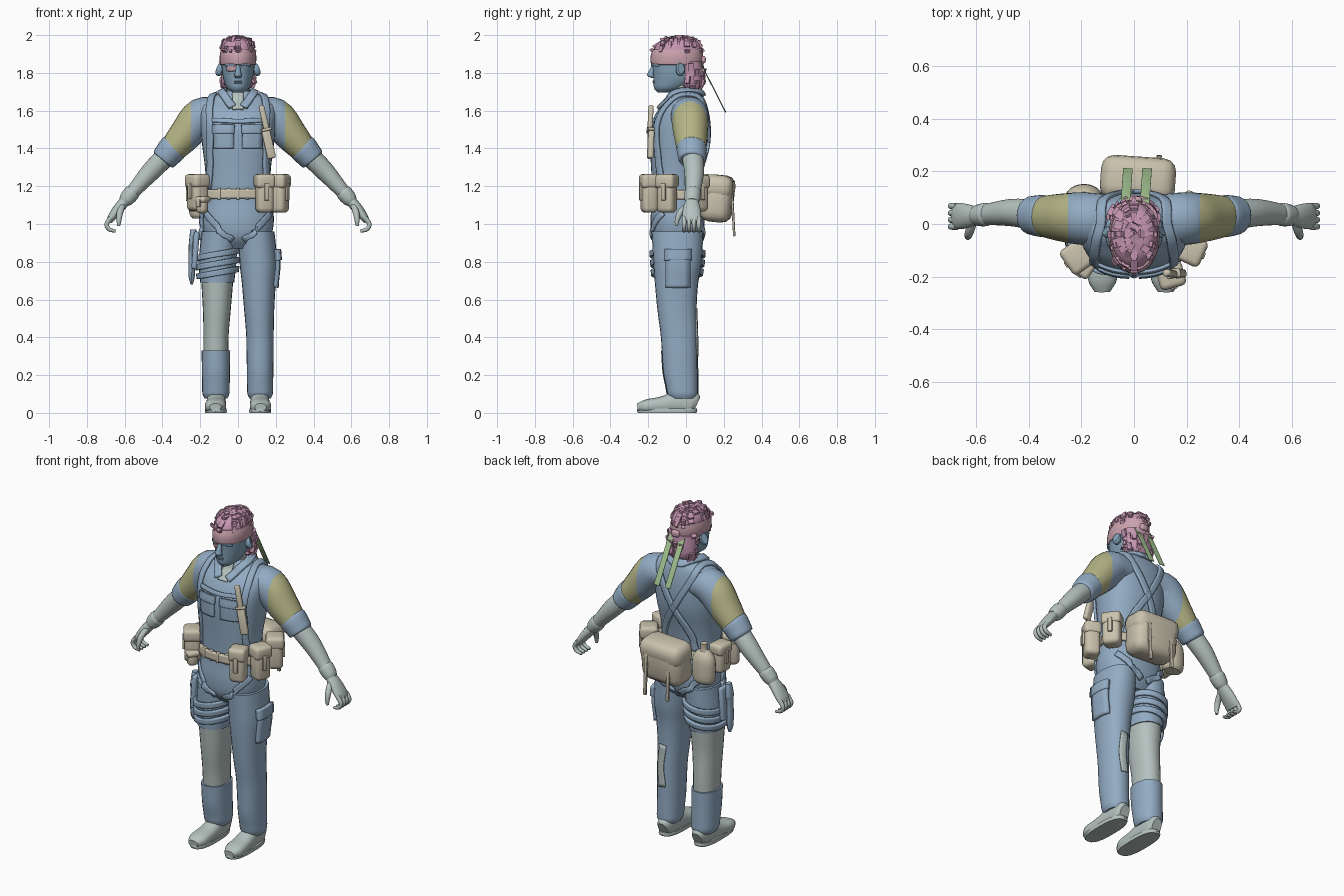
import bpy, bmesh, math, random
from mathutils import Vector, Matrix
from mathutils.bvhtree import BVHTree

if "Cube" in bpy.data.objects:
    bpy.data.objects.remove(bpy.data.objects["Cube"])
random.seed(4)
X, Y, Z = Vector((1, 0, 0)), Vector((0, 1, 0)), Vector((0, 0, 1))


def material(name, *rgb):
    m = bpy.data.materials.new(name)
    m.use_nodes = True
    m.diffuse_color = (*rgb, 1)
    m.node_tree.nodes["Principled BSDF"].inputs["Base Color"].default_value = (*rgb, 1)
    return m


BLUE = material("uniform blue", .29, .41, .55)
FACE = material("face blue", .23, .36, .48)
PALE = material("pale grey green", .46, .54, .52)
BEIGE = material("canvas beige", .59, .54, .42)
OLIVE = material("shoulder olive", .46, .46, .24)
HAIR = material("hair pink", .57, .31, .45)
BAND = material("headband pink", .59, .36, .42)
GREEN = material("ribbon green", .38, .56, .29)


def finish(name, bm, mats, smooth=True):
    bmesh.ops.recalc_face_normals(bm, faces=bm.faces)
    me = bpy.data.meshes.new(name)
    bm.to_mesh(me)
    bm.free()
    ob = bpy.data.objects.new(name, me)
    bpy.context.collection.objects.link(ob)
    for m in mats if isinstance(mats, list) else [mats]:
        me.materials.append(m)
    if smooth:
        bpy.ops.object.select_all(action='DESELECT')
        ob.select_set(True)
        bpy.context.view_layer.objects.active = ob
        bpy.ops.object.shade_smooth_by_angle(angle=math.radians(40))
    return ob


def spline(pts, steps=4):
    p = [Vector(q) for q in pts]
    p = [p[0] * 2 - p[1]] + p + [p[-1] * 2 - p[-2]]
    out = []
    for a, b, c, d in zip(p, p[1:], p[2:], p[3:]):
        for i in range(steps):
            t = i / steps
            out.append(.5 * (b * 2 + (c - a) * t + (a * 2 - b * 5 + c * 4 - d) * t * t
                             + (b * 3 - a - c * 3 + d) * t ** 3))
    return out + [p[-2]]


def loft(name, rings, mat, axis=None, ref=Y, power=2.0, n=24, steps=4, floor=False, cut=None):
    """Skin through rings (x, y, z, radius across, radius along ref)."""
    bm = bmesh.new()
    path = spline(rings, steps)
    loops = []
    for i, r in enumerate(path):
        c = Vector(r[:3])
        a, b = path[max(i - 1, 0)], path[min(i + 1, len(path) - 1)]
        t = axis or Vector((b - a)[:3]).normalized()
        u = ref.cross(t).normalized()
        v = t.cross(u)
        loop = []
        for k in range(n):
            co, si = math.cos(math.tau * k / n), math.sin(math.tau * k / n)
            e = 2 / power
            p = c + u * math.copysign(abs(co) ** e, co) * r[3] + v * math.copysign(abs(si) ** e, si) * r[4]
            if floor:
                p.z = max(p.z, 0)
            loop.append(bm.verts.new(p))
        loops.append(loop)
    for a, b in zip(loops, loops[1:]):
        for k in range(n):
            bm.faces.new((a[k], a[(k + 1) % n], b[(k + 1) % n], b[k]))
    bm.faces.new(loops[0])
    bm.faces.new(loops[-1])
    if cut:  # second colour on the outer side of an upright cut
        bmesh.ops.bisect_plane(bm, geom=bm.verts[:] + bm.edges[:] + bm.faces[:],
                               plane_co=X * cut, plane_no=X)
        for f in bm.faces:
            f.material_index = int(abs(f.calc_center_median().x) > abs(cut))
    return finish(name, bm, mat)


def surface(*obs):
    verts, faces = [], []
    for o in obs:
        k = len(verts)
        verts += [v.co.copy() for v in o.data.vertices]
        faces += [[i + k for i in f.vertices] for f in o.data.polygons]
    return BVHTree.FromPolygons(verts, faces)


def strap(name, pts, width, mat, surf, h=.006, across=4):
    """Band laid on a surface along a path."""
    bm = bmesh.new()
    path = spline(pts, 6)
    rows = []
    for i, c in enumerate(path):
        t = path[min(i + 1, len(path) - 1)] - path[max(i - 1, 0)]
        loc, nor, *_ = surf.find_nearest(c)
        side = t.cross(nor).normalized()
        row = []
        for k in range(across + 1):
            l, m, *_ = surf.find_nearest(loc + side * width * (k / across - .5))
            row.append(bm.verts.new(l + m * h))
        rows.append(row)
    for a, b in zip(rows, rows[1:]):
        for k in range(across):
            bm.faces.new((a[k], a[k + 1], b[k + 1], b[k]))
    ob = finish(name, bm, mat)
    sol = ob.modifiers.new("thickness", 'SOLIDIFY')
    sol.thickness, sol.offset = h * 1.9, 0
    return ob


def box(name, loc, size, mat, rot=(0, 0, 0), bevel=.015):
    bm = bmesh.new()
    bmesh.ops.create_cube(bm, size=1, matrix=Matrix.Diagonal((*size, 1)))
    bmesh.ops.bevel(bm, geom=bm.edges[:], offset=min(bevel, min(size) * .45), segments=3,
                    profile=.5, affect='EDGES')
    ob = finish(name, bm, mat)
    ob.location, ob.rotation_euler = loc, [math.radians(a) for a in rot]
    return ob


def pouch(name, x, y, z, w, d, hgt, turn):
    box(name, (x, y, z), (w, d, hgt), BEIGE, (0, 0, turn), .025)
    box(name + "_lid", (x, y, z + hgt * .33), (w + .012, d + .012, hgt * .38), BEIGE, (0, 0, turn), .02)
    out = Matrix.Rotation(math.radians(turn), 3, 'Z') @ Vector((0, -d / 2 - .004, 0))
    box(name + "_tab", (x + out.x, y + out.y, z + .01), (.025, .014, hgt * .45), BEIGE, (0, 0, turn), .004)


# torso and neck
torso = loft("torso", [(0, y, z, a, b) for z, a, b, y in [
    (.87, .10, .09, -.04), (.93, .17, .133, -.045), (1.02, .19, .143, -.045), (1.12, .178, .13, -.05),
    (1.2, .17, .125, -.055), (1.3, .175, .135, -.05), (1.42, .19, .152, -.04), (1.52, .2, .152, -.035),
    (1.6, .205, .13, -.02), (1.655, .18, .098, 0), (1.69, .10, .083, 0), (1.705, .07, .07, -.005)]],
    BLUE, Z, power=2.3, n=36)
loft("neck", [(0, .01, 1.62, .062, .07), (0, 0, 1.7, .06, .07), (0, -.02, 1.77, .06, .07)], PALE, Z)
body = surface(torso)
strap("undershirt", [(0, -.14, 1.6), (0, -.11, 1.65), (0, -.07, 1.69)], .06, PALE, body, .004)

# legs: full trouser on the left, bandaged on the right
LEG = [(.96, .098, .095, -.045, .137), (.8, .108, .1, -.045, .128), (.69, .11, .09, -.05, .115),
       (.55, .112, .08, -.048, .104), (.42, .116, .073, -.038, .097), (.33, .117, .072, -.034, .094),
       (.22, .117, .07, -.03, .091), (.14, .117, .069, -.022, .084), (.1, .117, .067, -.018, .08),
       (.075, .117, .056, -.015, .068)]


def leg(name, part, s, mat, grow=0):
    return loft(name, [(s * x, y, z, a + grow, b + grow) for z, x, a, y, b in part], mat, Z, power=2.2)


left_leg = leg("left_trouser_leg", LEG, 1, BLUE)
right_leg = leg("right_trouser_thigh", LEG[:3], -1, BLUE)
leg("right_leg_bandage", LEG[2:6], -1, PALE, -.006)
leg("right_trouser_cuff", LEG[5:], -1, BLUE, .004)
hips = surface(torso, left_leg, right_leg)
left_surf, right_surf = surface(left_leg), surface(right_leg)
strap("torn_calf_patch", [(.12, .1, .55), (.135, .1, .42), (.12, .1, .3)], .045, PALE, left_surf, .003)
strap("cargo_pocket", [(.25, -.04, .85), (.25, -.04, .76), (.25, -.04, .66)], .13, BLUE, left_surf, .009)
strap("cargo_pocket_flap", [(.25, -.04, .87), (.25, -.04, .84), (.25, -.04, .81)], .14, BLUE, left_surf, .013)

# boots
for s, side in ((1, "left"), (-1, "right")):
    loft(side + "_boot", [(s * .115, .058, .045, .03, .04), (s * .115, .03, .055, .045, .06),
         (s * .115, -.05, .055, .05, .058), (s * .117, -.13, .042, .054, .044),
         (s * .12, -.21, .035, .055, .036), (s * .12, -.257, .03, .03, .02)], PALE, ref=Z, power=2.4, floor=True)
    loft(side + "_boot_sole", [(s * .117, -.1, 0, .056, .155), (s * .117, -.1, .01, .058, .16),
         (s * .117, -.1, .022, .056, .157)], PALE, Z, power=2.7, steps=1)
    loft(side + "_boot_ankle", [(s * .117, -.01, .04, .046, .058), (s * .117, -.01, .15, .046, .058)], PALE, Z)

# arms, gloves and hands
for s, side in ((1, "left"), (-1, "right")):
    loft(side + "_sleeve", [(s * .09, .015, 1.58, .075, .095), (s * .19, .02, 1.57, .1, .1),
         (s * .28, .025, 1.47, .088, .09), (s * .35, .03, 1.39, .07, .075),
         (s * .38, .032, 1.355, .055, .06)], [BLUE, OLIVE], cut=s * .25)
    loft(side + "_rolled_cuff", [(s * .335, .03, 1.41, .07, .073), (s * .345, .03, 1.4, .077, .08),
         (s * .375, .032, 1.365, .072, .076), (s * .395, .034, 1.342, .066, .07),
         (s * .4, .034, 1.336, .05, .05)], BLUE)
    loft(side + "_forearm", [(s * .36, .032, 1.38, .054, .058), (s * .44, .042, 1.3, .053, .054),
         (s * .5, .042, 1.235, .046, .048), (s * .6, .032, 1.12, .03, .034)], PALE)
    loft(side + "_glove_cuff", [(s * .55, .036, 1.18, .034, .036), (s * .562, .036, 1.165, .043, .044),
         (s * .59, .033, 1.132, .04, .041), (s * .605, .032, 1.115, .03, .034)], PALE)
    loft(side + "_palm", [(s * .59, .032, 1.13, .028, .032), (s * .63, .03, 1.085, .028, .045),
         (s * .668, .03, 1.035, .022, .05), (s * .682, .03, 1.01, .014, .045)], PALE)
    for i in range(4):
        y = -.01 + i * .026
        loft(f"{side}_finger_{i + 1}", [(s * .672, y, 1.035, .013, .013), (s * .695, y, 1.0, .012, .012),
             (s * .682, y, .972, .011, .011), (s * .648, y, .962, .008, .008)], PALE, n=10)
    loft(side + "_thumb", [(s * .61, .01, 1.1, .016, .016), (s * .625, -.03, 1.06, .017, .017),
         (s * .63, -.047, 1.02, .013, .013), (s * .632, -.05, .99, .008, .008)], PALE, n=10)

# head and face
head = loft("head", [(0, y, z, a, b) for z, y, a, b in [
    (1.697, -.115, .03, .035), (1.72, -.085, .058, .084), (1.76, -.06, .075, .112), (1.8, -.055, .083, .118),
    (1.85, -.05, .088, .127), (1.9, -.045, .089, .128), (1.95, -.04, .076, .108), (1.98, -.035, .045, .06)]],
    FACE, Z, n=32)
skull = surface(head)
loft("nose", [(0, -.162, 1.845, .011, .014), (0, -.182, 1.805, .015, .018), (0, -.186, 1.785, .02, .019),
     (0, -.168, 1.772, .014, .012)], FACE, Z, n=12)
for z in (1.748, 1.757):
    box("lip", (0, -.169, z), (.042, .016, .008), FACE)
for s, side in ((1, "left"), (-1, "right")):
    loft(side + "_ear", [(s * .08, -.035, 1.815, .03, .02), (s * .098, -.03, 1.82, .037, .024),
         (s * .106, -.026, 1.823, .03, .018)], FACE, n=14)
    strap(side + "_brow", [(s * .02, -.2, 1.84), (s * .04, -.18, 1.843), (s * .07, -.15, 1.84)], .012, FACE, skull)
strap("eye_patch", [(-.012, -.19, 1.832), (-.035, -.18, 1.825), (-.062, -.15, 1.828)], .036, BAND, skull, .004)

# headband, hair and ribbons
loft("headband", [(0, -.05, 1.842, .088, .126), (0, -.05, 1.848, .095, .136), (0, -.048, 1.89, .097, .139),
     (0, -.044, 1.925, .09, .131)], BAND, Z, n=32)
cap = loft("hair_cap", [(0, -.044, 1.91, .09, .129), (0, -.04, 1.95, .084, .116), (0, -.037, 1.978, .06, .082),
           (0, -.035, 1.988, .02, .03)], HAIR, Z, n=16, steps=2)
nape = loft("nape_hair", [(0, .035, 1.71, .06, .04), (0, .035, 1.74, .088, .058), (0, .03, 1.8, .09, .066),
            (0, .02, 1.86, .092, .072)], HAIR, Z, n=16, steps=2)
tufts = bmesh.new()
for src, count in ((cap, 80), (nape, 45)):
    for i in range(count):
        v = random.choice(src.data.vertices)
        turn = v.normal.to_track_quat('Z', 'Y').to_matrix().to_4x4()
        size = Matrix.Diagonal((random.uniform(.012, .035), random.uniform(.02, .05), .012, 1))
        bmesh.ops.create_cube(tufts, size=1, matrix=Matrix.Translation(v.co) @ turn
                              @ Matrix.Rotation(random.uniform(-.5, .5), 4, 'X') @ size)
for v in tufts.verts:
    v.co.z = min(v.co.z, 2)
finish("hair_tufts", tufts, HAIR, False)
for x in (-.028, .045):
    box("headband_ribbon", (x, .142, 1.725), (.036, .004, .3), GREEN, (27, 0, -4), .001)
box("headband_knot", (.005, .09, 1.87), (.05, .03, .04), BAND)

# collar, pockets and harness
for s, side in ((1, "left"), (-1, "right")):
    strap(side + "_collar", [(s * .03, -.13, 1.61), (s * .06, -.1, 1.66), (s * .085, -.02, 1.7),
          (s * .04, .08, 1.7), (0, .09, 1.7)], .04, BLUE, body, .009)
    strap(side + "_chest_pocket", [(s * .08, -.2, 1.5), (s * .08, -.2, 1.45), (s * .08, -.2, 1.4)], .11, BLUE, body)
    strap(side + "_pocket_flap", [(s * .08, -.2, 1.53), (s * .08, -.2, 1.51), (s * .08, -.2, 1.48)], .12, BLUE, body, .009)
    strap(side + "_suspender", [(s * .16, -.13, 1.19), (s * .16, -.16, 1.35), (s * .15, -.16, 1.5),
          (s * .145, -.1, 1.62), (s * .13, 0, 1.7), (s * .1, .1, 1.61), (0, .13, 1.43),
          (s * -.09, .1, 1.28), (s * -.12, .08, 1.18)], .034, BLUE, body, .008)
    strap(side + "_groin_strap", [(s * .17, -.12, 1.06), (s * .11, -.19, .98), (s * .03, -.2, .9)], .032, BLUE, hips)
    strap(side + "_seat_strap", [(s * .17, .05, 1.04), (s * .1, .11, .97), (s * .02, .11, .9)], .032, BLUE, hips)
strap("chest_strap", [(-.16, -.15, 1.55), (0, -.2, 1.55), (.16, -.15, 1.55)], .022, BLUE, body)

# belt, pouches and pack
strap("belt", [(.22 * math.cos(a), -.05 + .18 * math.sin(a), 1.16)
               for a in (math.tau * i / 16 for i in range(17))], .05, BEIGE, body, .009)
for x in (-.1, -.05, 0, .05):
    box("belt_buckle", (x, -.187 + abs(x) * .15, 1.16), (.018, .025, .062), BEIGE, bevel=.005)
pouch("left_front_pouch", .14, -.195, 1.16, .09, .085, .2, 15)
pouch("left_side_pouch", .22, -.1, 1.16, .095, .085, .2, 65)
pouch("left_rear_pouch", .205, .06, 1.16, .1, .09, .19, 125)
pouch("right_front_pouch", -.215, -.125, 1.165, .1, .09, .19, -55)
pouch("right_small_pouch", -.19, -.165, 1.1, .06, .06, .09, -35)
pouch("right_side_pouch", -.225, -.01, 1.15, .1, .08, .17, -95)
loft("canteen", [(-.19, .1, 1.03, .05, .035), (-.19, .1, 1.06, .068, .05), (-.19, .1, 1.17, .068, .05),
     (-.19, .1, 1.215, .04, .032), (-.19, .1, 1.225, .02, .02), (-.19, .1, 1.265, .02, .02)], BEIGE, Z)
box("back_pack", (.015, .165, 1.125), (.275, .165, .23), BEIGE, (-6, 0, -4), .055)
box("back_pack_flap", (.015, .17, 1.195), (.285, .17, .13), BEIGE, (-6, 0, -4), .05)
for x in (-.055, .095):
    box("pack_strap", (x, .249, 1.06), (.02, .012, .25), BEIGE, (3, 0, -4), .003)

# chest knife
box("chest_sheath", (.163, -.187, 1.42), (.045, .03, .15), BEIGE, (-5, -12, 12), .01)
box("chest_knife_grip", (.138, -.188, 1.56), (.03, .026, .14), BEIGE, (-5, -12, 12), .01)
box("chest_knife_guard", (.15, -.188, 1.5), (.055, .035, .016), BEIGE, (-5, -12, 12), .005)

# thigh rig
for z in (.74, .79, .84):
    strap("thigh_strap", [(-.11 + .13 * math.cos(a), -.045 + .15 * math.sin(a), z + .02 * math.cos(a))
                          for a in (math.tau * i / 12 for i in range(13))], .03, BLUE, right_surf, .009)
box("thigh_holster", (-.225, -.06, .86), (.03, .11, .2), BLUE, (0, 4, 0))
loft("thigh_knife", [(-.245, -.07, .68, .006, .01), (-.245, -.07, .73, .017, .026), (-.243, -.07, .87, .018, .028),
     (-.24, -.07, .9, .02, .034), (-.237, -.07, .97, .016, .02)], BLUE, Z, n=12)
strap("holster_hanger", [(-.2, -.1, 1.08), (-.22, -.08, 1.0), (-.22, -.07, .92)], .035, BLUE, hips, .009)
